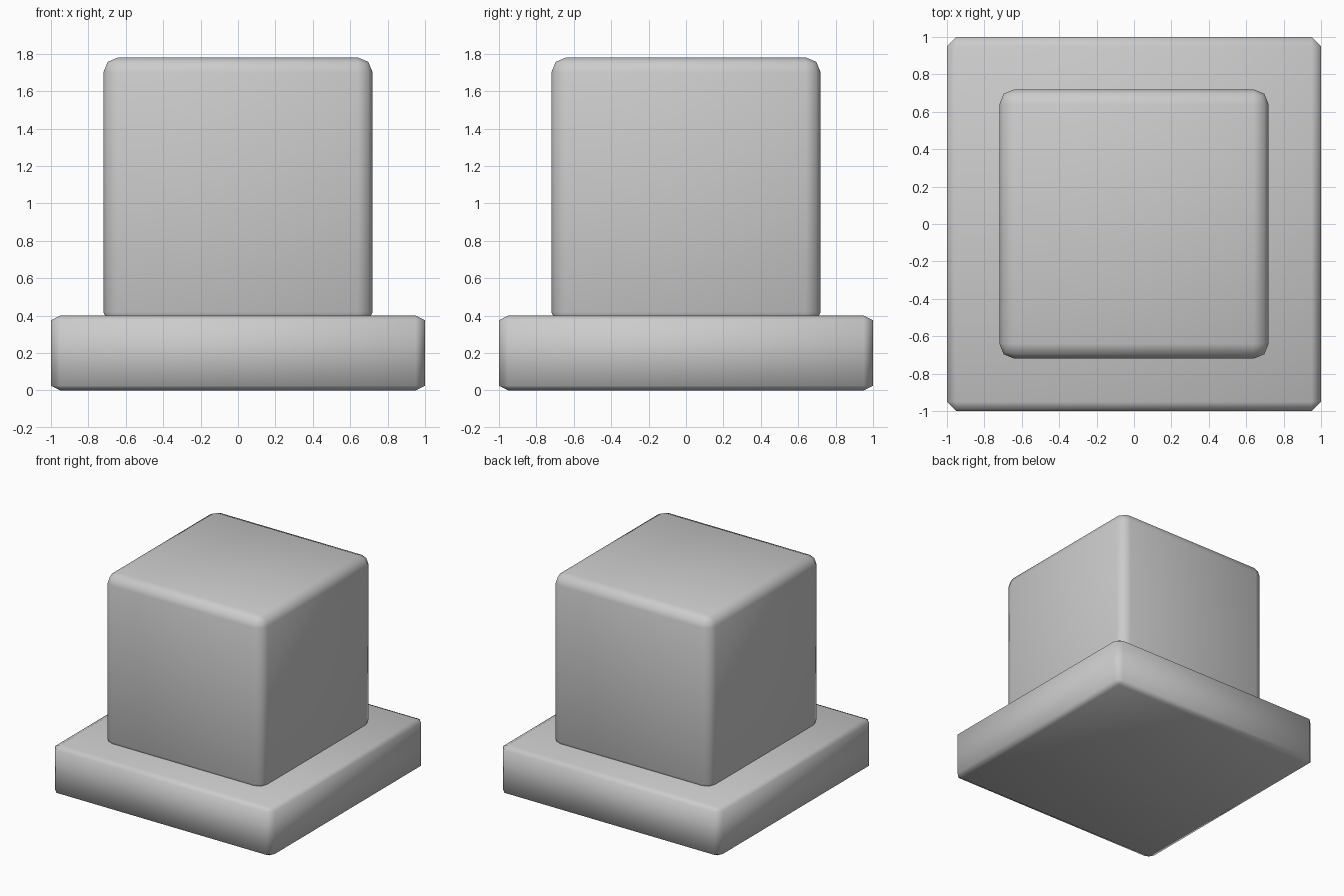
import bpy, bmesh
from mathutils import Matrix

if "Cube" in bpy.data.objects:
    bpy.data.objects.remove(bpy.data.objects["Cube"])


def rounded_box(name, size, centre, bevel, segments, squash=1.0):
    """Bevelled box, smooth shaded; squash flattens the bevel along z."""
    bm = bmesh.new()
    bmesh.ops.create_cube(bm, size=1.0)
    bm.transform(Matrix.Diagonal((size[0], size[1], size[2] / squash, 1)))
    bmesh.ops.bevel(bm, geom=bm.edges[:], offset=bevel, segments=segments,
                    profile=0.5, affect='EDGES')
    bm.transform(Matrix.Translation(centre) @ Matrix.Diagonal((1, 1, squash, 1)))
    for f in bm.faces:
        f.smooth = True
    mesh = bpy.data.meshes.new(name)
    bm.to_mesh(mesh)
    bm.free()
    obj = bpy.data.objects.new(name, mesh)
    bpy.context.collection.objects.link(obj)
    return obj


# Wide flat base with a single chamfer
rounded_box("base_plate", (2, 2, 0.4), (0, 0, 0.2), 0.05, 1, squash=0.5)

# Cube sunk slightly into the base, with a rounder edge
rounded_box("upper_block", (1.44, 1.44, 1.44), (0, 0, 1.06), 0.08, 2)
